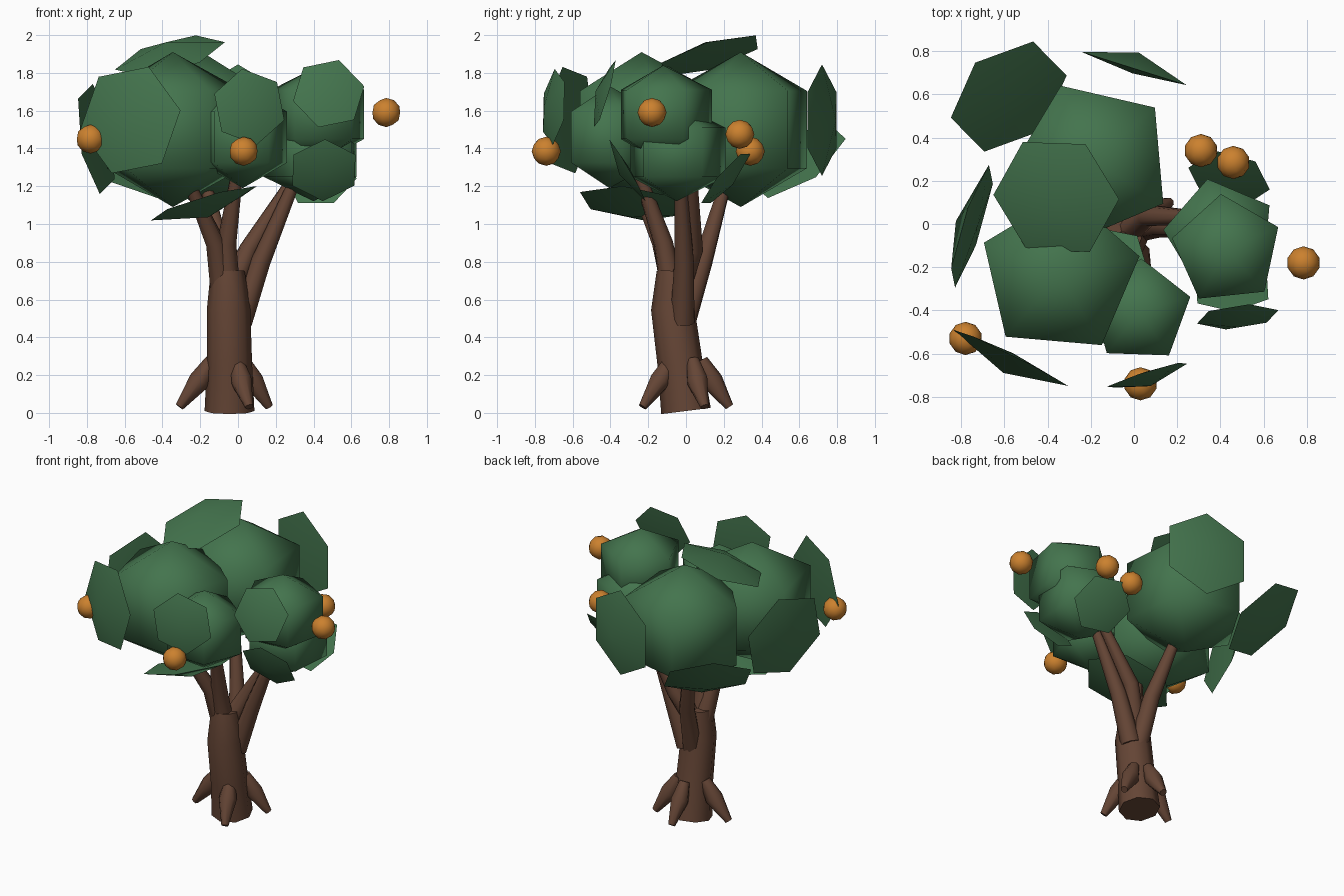
import bpy
from math import cos, sin, tau, radians
from mathutils import Vector, Matrix

cube = bpy.data.objects.get("Cube")
if cube:
    bpy.data.objects.remove(cube)


def material(name, color):
    mat = bpy.data.materials.new(name)
    mat.use_nodes = True
    mat.diffuse_color = (*color, 1)
    mat.node_tree.nodes["Principled BSDF"].inputs["Base Color"].default_value = (*color, 1)
    return mat


leaf_green = material("leaf green", (0.057, 0.175, 0.075))
bark_brown = material("bark brown", (0.13, 0.06, 0.036))
fruit_orange = material("fruit orange", (0.6, 0.22, 0.028))


def finish(obj, name, mat, angle):
    """Name, colour and shade an object."""
    obj.name = name
    obj.data.materials.clear()
    obj.data.materials.append(mat)
    bpy.ops.object.select_all(action='DESELECT')
    obj.select_set(True)
    bpy.context.view_layer.objects.active = obj
    bpy.ops.object.shade_smooth_by_angle(angle=radians(angle))


def lathe(name, rings, sides, matrix, angle):
    """Closed solid with a pole at each end and the given (radius, height) rings."""
    top, bottom = rings[0][1], rings[-1][1]
    verts = [(r * cos(tau * i / sides), r * sin(tau * i / sides), z)
             for r, z in rings[1:-1] for i in range(sides)]
    first, last = len(verts), len(verts) + 1
    verts += [(0, 0, top), (0, 0, bottom)]
    faces = []
    for i in range(sides):
        j = (i + 1) % sides
        faces.append((first, i, j))
        for k in range(0, first - sides, sides):
            faces.append((k + i, k + sides + i, k + sides + j, k + j))
        faces.append((last, first - sides + j, first - sides + i))
    mesh = bpy.data.meshes.new(name)
    mesh.from_pydata([matrix @ Vector(v) for v in verts], [], faces)
    obj = bpy.data.objects.new(name, mesh)
    bpy.context.collection.objects.link(obj)
    finish(obj, name, leaf_green, angle)


def tube(name, points, radii):
    """Tapered eight-sided limb along a path."""
    curve = bpy.data.curves.new(name, 'CURVE')
    curve.dimensions = '3D'
    curve.bevel_depth = 1
    curve.bevel_resolution = 2
    curve.use_fill_caps = True
    spline = curve.splines.new('POLY')
    spline.points.add(len(points) - 1)
    for p, co, r in zip(spline.points, points, radii):
        p.co = (*co, 1)
        p.radius = r
    obj = bpy.data.objects.new(name, curve)
    bpy.context.collection.objects.link(obj)
    bpy.ops.object.select_all(action='DESELECT')
    obj.select_set(True)
    bpy.context.view_layer.objects.active = obj
    bpy.ops.object.convert(target='MESH')
    finish(bpy.context.object, name, bark_brown, 50)


# Trunk with a slight forward bow
tube("trunk", [(-.045, 0, .01), (-.045, -.03, .25), (-.05, -.07, .55), (-.055, -.065, .75)],
     [.132, .12, .115, .09])

# Branches, each reaching into one foliage mass
branches = {
    "back_branch": [(-.04, -.02, .45), (-.07, .09, .8), (-.18, .22, 1.25)],
    "front_left_branch": [(-.08, -.06, .62), (-.12, -.13, .9), (-.26, -.27, 1.22)],
    "front_branch": [(-.05, -.07, .62), (-.06, -.12, .9), (0, -.26, 1.3)],
    "low_side_branch": [(.01, -.02, .48), (.12, -.01, .8), (.31, -.03, 1.25)],
    "high_side_branch": [(-.04, -.04, .66), (.06, .04, .87), (.3, .03, 1.25)],
}
for name, path in branches.items():
    tube(name, path, [.065, .052, .03])

# Roots
for i, (x, y) in enumerate([(-.31, -.03), (.06, -.23), (.165, .1), (-.05, .23)]):
    c = Vector((-.045, 0, 0))
    d = Vector((x, y, 0)) - c
    tube(f"root_{i + 1}", [c + d * .35 + Vector((0, 0, .28)),
                           c + d * .6 + Vector((0, 0, .17)), c + d + Vector((0, 0, .032))],
         [.035, .058, .023])

# Foliage masses: centre, ring radius, half height, turn
masses = {
    "front_left_foliage": ((-.345, -.235, 1.5), .38, .41, -59),
    "back_foliage": ((-.19, .29, 1.5), .38, .41, 113),
    "front_foliage": ((.025, -.405, 1.46), .245, .27, 88),
    "upper_side_foliage": ((.43, -.12, 1.58), .26, .26, 24),
    "lower_side_foliage": ((.4, -.05, 1.38), .265, .26, 31),
}
for name, (centre, radius, height, turn) in masses.items():
    m = (Matrix.Translation(centre) @ Matrix.Rotation(radians(turn), 4, 'Z')
         @ Matrix.Diagonal((radius, radius, height, 1)))
    lathe(name, [(0, 1), (1, .5), (1, -.5), (0, -1)], 5, m, 120)

# Six-sided leaf pads, domed outward: centre, outward normal, radius, turn about the normal
pads = {
    "top_pad": ((-.36, .125, 1.89), (-.26, -.3, 1), .3, 41),
    "front_left_pad": ((-.57, -.62, 1.55), (-.45, -.9, .05), .3, 10),
    "front_pad": ((.06, -.7, 1.62), (.3, -.95, .08), .205, 40),
    "side_pad": ((-.75, -.01, 1.45), (-.94, .3, -.15), .305, 45),
    "back_corner_pad": ((-.58, .59, 1.34), (-.6, .7, -1), .3, 27),
    "back_pad": ((0, .72, 1.55), (.3, .95, 0), .295, 30),
    "under_pad": ((-.18, -.28, 1.11), (.3, -.12, -1), .3, 20),
    "upper_side_pad": ((.48, -.43, 1.69), (.1, -.95, .28), .195, 12),
    "lower_side_pad": ((.455, -.31, 1.285), (.05, -.85, -.5), .19, 30),
    "lower_back_pad": ((.44, .21, 1.24), (.2, .75, -.65), .195, 0),
}
for name, (centre, normal, radius, turn) in pads.items():
    n = Vector(normal).normalized()
    across = Vector((0, 0, 1)).cross(n).normalized()
    frame = Matrix((across, n.cross(across), n)).transposed().to_4x4()
    m = (Matrix.Translation(centre) @ frame @ Matrix.Rotation(radians(turn), 4, 'Z')
         @ Matrix.Scale(radius, 4))
    lathe(name, [(0, .26), (1, 0), (0, -.08)], 6, m, 60)

# Round fruit
fruit = [(-.78, -.53, 1.45), (.03, -.74, 1.385), (.785, -.18, 1.59),
         (.31, .34, 1.385), (.46, .285, 1.475)]
for i, spot in enumerate(fruit):
    bpy.ops.mesh.primitive_ico_sphere_add(subdivisions=2, radius=.077, location=spot)
    finish(bpy.context.object, f"fruit_{i + 1}", fruit_orange, 60)
